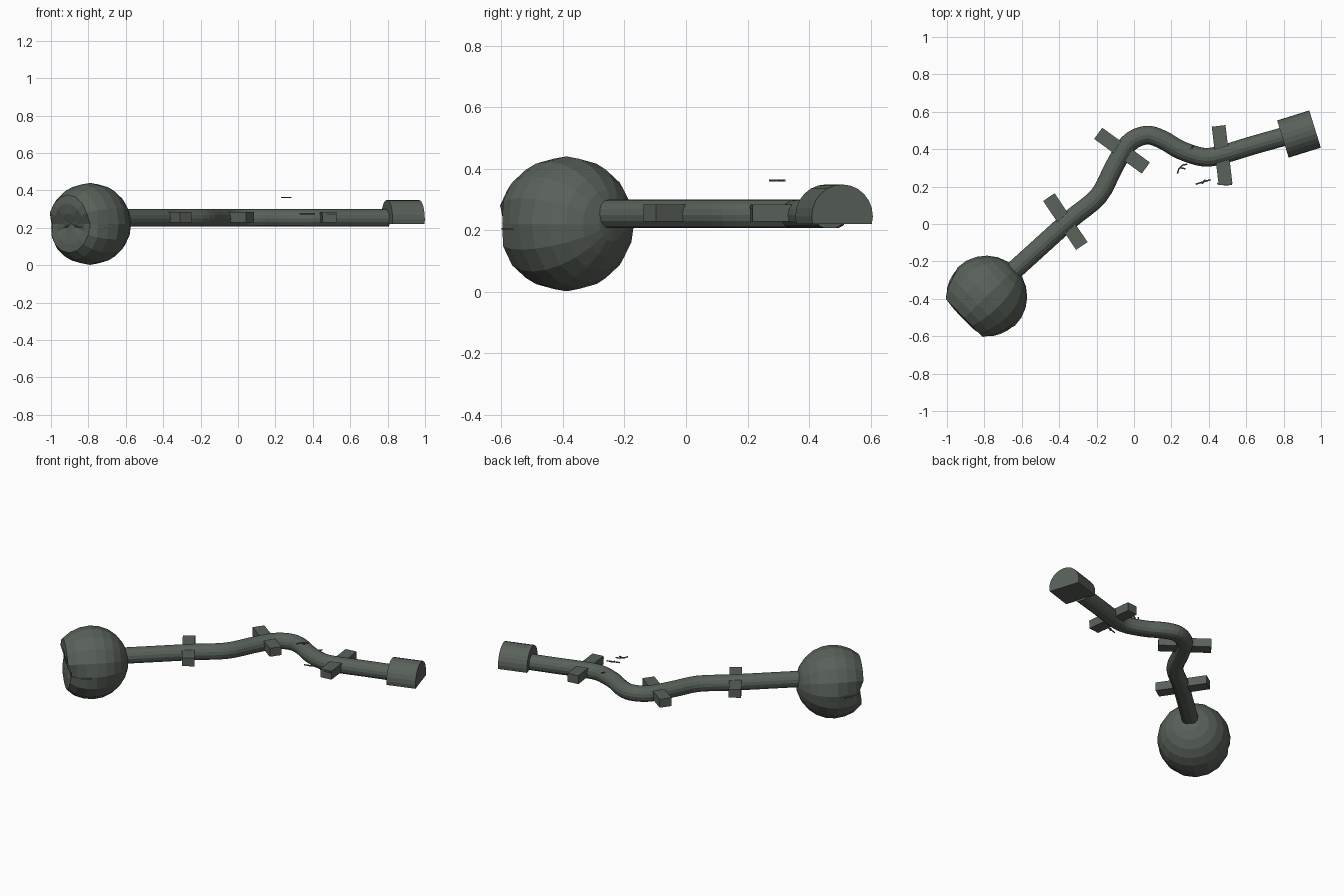
import bpy, bmesh, math
from mathutils import Vector, Matrix

if "Cube" in bpy.data.objects:
    bpy.data.objects.remove(bpy.data.objects["Cube"])

stone = bpy.data.materials.new("stone")
stone.diffuse_color = (0.1, 0.12, 0.1, 1)
stone.use_nodes = True
stone.node_tree.nodes["Principled BSDF"].inputs["Base Color"].default_value = stone.diffuse_color

def finish(name, bm):
    bmesh.ops.recalc_face_normals(bm, faces=bm.faces)
    me = bpy.data.meshes.new(name)
    bm.to_mesh(me)
    bm.free()
    me.materials.append(stone)
    ob = bpy.data.objects.new(name, me)
    bpy.context.collection.objects.link(ob)
    return ob

def loft(name, path, radius, floor, z, sides=16):
    """Sweep a round section with a flat floor along a horizontal path."""
    bm = bmesh.new()
    rings = []
    for i, p in enumerate(path):
        t = (path[min(i + 1, len(path) - 1)] - path[max(i - 1, 0)]).normalized()
        n = Vector((-t.y, t.x, 0))
        ring = []
        for k in range(sides):
            a = 2 * math.pi * k / sides
            h = max(radius * math.sin(a), floor - z)
            ring.append(bm.verts.new(p + n * radius * math.cos(a) + Vector((0, 0, z + h))))
        rings.append(ring)
    for a, b in zip(rings, rings[1:]):
        for k in range(sides):
            j = (k + 1) % sides
            bm.faces.new((a[k], a[j], b[j], b[k]))
    bm.faces.new(rings[0])
    bm.faces.new(rings[-1])
    return finish(name, bm)

def spline(pts, steps=4):
    pts = [Vector((x, y, 0)) for x, y in pts]
    ext = [2 * pts[0] - pts[1]] + pts + [2 * pts[-1] - pts[-2]]
    out = []
    for i in range(1, len(ext) - 2):
        a, b, c, d = ext[i - 1:i + 3]
        for s in range(steps):
            t = s / steps
            out.append(0.5 * (2 * b + (c - a) * t + (2 * a - 5 * b + 4 * c - d) * t * t
                              + (3 * b - a - 3 * c + d) * t ** 3))
    return out + [pts[-1]]

# Winding tunnel
loft("tunnel", spline([(-0.66, -0.265), (-0.50, -0.12), (-0.337, 0.027), (-0.19, 0.15),
                       (-0.107, 0.305), (-0.03, 0.43), (0.064, 0.475), (0.15, 0.452),
                       (0.25, 0.395), (0.374, 0.357), (0.48, 0.374), (0.63, 0.419),
                       (0.80, 0.467)]), 0.05, 0.207, 0.25)

# Vaulted end chamber
axis = Vector((0.955, 0.297, 0))
mid = Vector((0.882, 0.481, 0))
loft("end_chamber", [mid - axis * 0.09, mid + axis * 0.09], 0.104, 0.22, 0.245, 24)

# Side niches crossing the tunnel
for i, (x, y, dx, dy) in enumerate([(-0.367, 0.013, 0.56, -0.83), (-0.064, 0.392, 0.81, -0.59),
                                    (0.471, 0.368, 0.118, -0.993)]):
    bm = bmesh.new()
    bmesh.ops.create_cube(bm, size=1)
    bmesh.ops.transform(bm, verts=bm.verts, matrix=Matrix.Translation((x, y, 0.256))
                        @ Matrix.Rotation(math.atan2(dy, dx), 4, 'Z')
                        @ Matrix.Diagonal((0.315, 0.074, 0.055, 1)))
    finish("side_niche_%d" % (i + 1), bm)

# Large cavern: sphere with its pole on the tunnel axis, flattened and creased at the back
centre = Vector((-0.79, -0.388, 0.221))
bm = bmesh.new()
bmesh.ops.create_uvsphere(bm, u_segments=16, v_segments=12, radius=0.219)
bmesh.ops.rotate(bm, verts=bm.verts, matrix=Matrix.Rotation(math.pi / 2, 3, 'Y'))
for v in bm.verts:
    crease = math.exp(-(v.co.z / 0.045) ** 2)
    if v.co.x < -0.03:
        v.co.x *= 1.06
        v.co.y *= 1 - 0.06 * crease
        limit = 0.172 - 0.03 * crease - (0.016 if v.co.z < -0.02 else 0)
        v.co.x = max(v.co.x, -limit)
bmesh.ops.transform(bm, verts=bm.verts, matrix=Matrix.Translation(centre)
                    @ Matrix.Rotation(math.radians(44), 4, 'Z'))
finish("cavern", bm)

# Thin pool inside the cavern, just touching the walls
bm = bmesh.new()
bmesh.ops.create_cone(bm, cap_ends=True, segments=32, radius1=0.214, radius2=0.214, depth=0.006)
for v in bm.verts:
    v.co.x = max(v.co.x, -0.145)
bmesh.ops.transform(bm, verts=bm.verts, matrix=Matrix.Translation((centre.x, centre.y, 0.205))
                    @ Matrix.Rotation(math.radians(44), 4, 'Z'))
finish("cavern_pool", bm)

# Loose slivers floating beside the tunnel
slivers = [
    [(0.232, 0.27), (0.24, 0.295), (0.26, 0.315), (0.285, 0.32), 0.362],
    [(0.25, 0.30), (0.275, 0.295), 0.362],
    [(0.305, 0.40), (0.318, 0.42), 0.29],
    [(0.33, 0.213), (0.37, 0.225), (0.41, 0.237), 0.275],
    [(0.365, 0.215), (0.38, 0.238), 0.275],
    [(0.445, 0.217), (0.485, 0.21), (0.525, 0.212), 0.275],
]
for i, s in enumerate(slivers):
    loft("sliver_%d" % (i + 1), [Vector((x, y, 0)) for x, y in s[:-1]], 0.004, 0, s[-1], 6)
